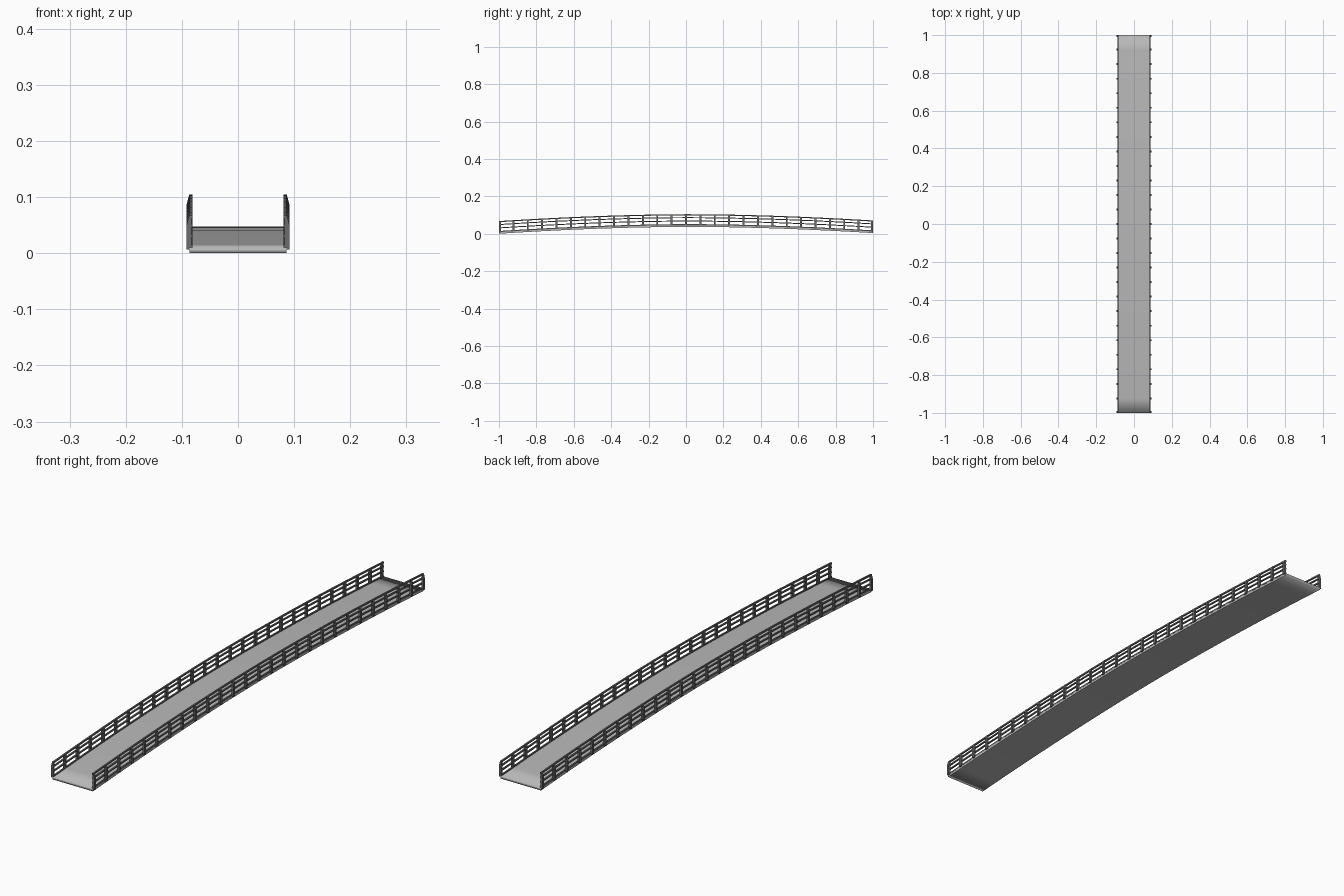
import bpy, bmesh

if "Cube" in bpy.data.objects:
    bpy.data.objects.remove(bpy.data.objects["Cube"])

N = 26  # railing bays along the span


def arch(y):
    """Height of the deck surface along the span (back end a touch higher)."""
    return 0.0105 + 0.0350 * (1 - abs(y) ** 1.8) + 0.0017 * (y + 1)


def grey(name, v):
    m = bpy.data.materials.new(name)
    m.diffuse_color = (v, v, v, 1)
    m.use_nodes = True
    m.node_tree.nodes["Principled BSDF"].inputs["Base Color"].default_value = m.diffuse_color
    return m


deck_grey = grey("deck_grey", 0.48)
rail_grey = grey("rail_dark_grey", 0.15)


def finish(bm, name, mat):
    bmesh.ops.recalc_face_normals(bm, faces=bm.faces)
    me = bpy.data.meshes.new(name)
    bm.to_mesh(me)
    bm.free()
    me.materials.append(mat)
    ob = bpy.data.objects.new(name, me)
    bpy.context.collection.objects.link(ob)
    return ob


def sweep(bm, x0, x1, z0, z1, ys):
    """Rectangular section following the arch."""
    rings = [[bm.verts.new((x, y, arch(y) + z))
              for x, z in ((x0, z0), (x1, z0), (x1, z1), (x0, z1))] for y in ys]
    for a, b in zip(rings, rings[1:]):
        for i in range(4):
            j = (i + 1) % 4
            bm.faces.new((a[i], a[j], b[j], b[i]))
    bm.faces.new(rings[0])
    bm.faces.new(rings[-1][::-1])


def mirror_x(ob):
    ob.modifiers.new("mirror", 'MIRROR').use_axis[0] = True


stations = [-1 + 2 * i / N for i in range(N + 1)]

# Arched deck, shading rolls over the ends while the long sides stay crisp
bm = bmesh.new()
sweep(bm, -0.086, 0.086, -0.0105, 0.0, stations)
bm.normal_update()
for f in bm.faces:
    f.smooth = abs(f.normal.x) < 0.5
finish(bm, "deck", deck_grey)

# Horizontal rails
for name, z0, z1 in (("bottom_rail", -0.002, 0.004), ("lower_rail", 0.018, 0.023),
                     ("upper_rail", 0.036, 0.041), ("hand_rail", 0.051, 0.057)):
    bm = bmesh.new()
    sweep(bm, 0.081, 0.0865, z0, z1, stations)
    mirror_x(finish(bm, name, rail_grey))

# Posts with a bevelled outer top
profile = ((0.083, -0.004), (0.0915, -0.004), (0.0915, 0.040), (0.087, 0.057), (0.083, 0.057))
bm = bmesh.new()
for y in stations:
    yc = max(-0.995, min(0.995, y))
    a, b = [[bm.verts.new((x, yc + d, arch(yc) + z)) for x, z in profile] for d in (-0.005, 0.005)]
    n = len(profile)
    bm.faces.new(a)
    bm.faces.new(b[::-1])
    for i in range(n):
        j = (i + 1) % n
        bm.faces.new((a[i], a[j], b[j], b[i]))
mirror_x(finish(bm, "railing_posts", rail_grey))
